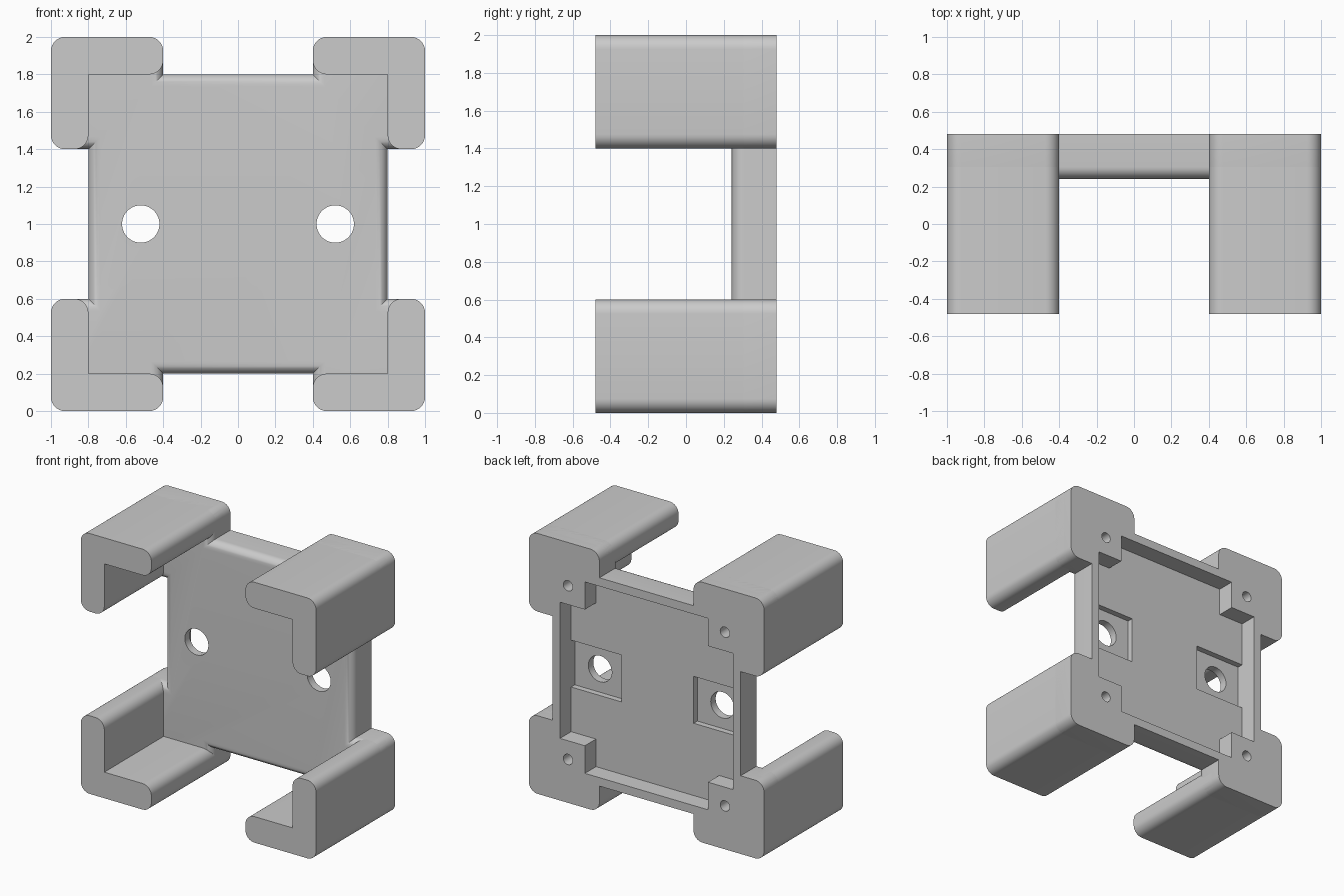
import bpy, bmesh, math
from mathutils import Vector

cube = bpy.data.objects.get("Cube")
if cube:
    bpy.data.objects.remove(cube, do_unlink=True)

grey = bpy.data.materials.new("plain grey")
grey.use_nodes = True
colour = (0.6, 0.6, 0.6, 1)
grey.diffuse_color = colour
grey.node_tree.nodes["Principled BSDF"].inputs["Base Color"].default_value = colour

FRONT, BACK, MID = -0.48, 0.48, 0.24   # depth of arm tips, back face, plate face
PLATE, GAP, ARM_R, EDGE_R = 0.8, 0.4, 0.075, 0.065


def quarter_turns(points):
    """Repeat one corner's outline around the centre."""
    out = []
    for _ in range(4):
        out += points
        points = [(-v, u) for u, v in points]
    return out


def prism(name, outline, y0, y1, round_at=lambda u, v: False, front_edge=0):
    """Extrude an outline in the XZ plane from y0 to y1."""
    bm = bmesh.new()
    face = bm.faces.new([bm.verts.new((u, y0, v + 1)) for u, v in outline])
    moved = bmesh.ops.extrude_face_region(bm, geom=[face], use_keep_orig=True)["geom"]
    bmesh.ops.translate(bm, vec=(0, y1 - y0, 0),
                        verts=[g for g in moved if isinstance(g, bmesh.types.BMVert)])
    bmesh.ops.recalc_face_normals(bm, faces=bm.faces)
    corners = [e for e in bm.edges
               if abs(e.verts[0].co.y - e.verts[1].co.y) > 0.01
               and round_at(e.verts[0].co.x, e.verts[0].co.z - 1)]
    if corners:
        bmesh.ops.bevel(bm, geom=corners, offset=ARM_R, segments=8, profile=0.5,
                        affect='EDGES', clamp_overlap=False)
    if front_edge:
        rim = [e for e in bm.edges if all(abs(v.co.y - y0) < 1e-4 for v in e.verts)]
        bmesh.ops.bevel(bm, geom=rim, offset=front_edge, segments=8, profile=0.5,
                        affect='EDGES', clamp_overlap=False)
    mesh = bpy.data.meshes.new(name)
    bm.to_mesh(mesh)
    bm.free()
    mesh.materials.append(grey)
    obj = bpy.data.objects.new(name, mesh)
    bpy.context.collection.objects.link(obj)
    return obj


def circle(u, v, r, n=40):
    return [(u + r * math.cos(i * math.tau / n), v + r * math.sin(i * math.tau / n))
            for i in range(n)]


def box(u0, u1, v):
    return [(u0, -v), (u1, -v), (u1, v), (u0, v)]


def select(obj):
    bpy.ops.object.select_all(action='DESELECT')
    obj.select_set(True)
    bpy.context.view_layer.objects.active = obj


def cut(target, cutter):
    mod = target.modifiers.new("cut", 'BOOLEAN')
    mod.operation, mod.solver, mod.object = 'DIFFERENCE', 'EXACT', cutter
    select(target)
    bpy.ops.object.modifier_apply(modifier=mod.name)
    bpy.data.objects.remove(cutter, do_unlink=True)


# Back plate with four square corner pads and a rounded front edge
plate = prism("back_plate",
              quarter_turns([(PLATE, GAP), (1, GAP), (1, 1), (GAP, 1), (GAP, PLATE)]),
              MID, BACK, lambda u, v: abs(u) > 0.9 and abs(v) > 0.9
              or max(abs(u), abs(v)) > 0.9, EDGE_R)

# Pocket in the back, leaving a post in each corner
WALL, POST, FLOOR = 0.735, 0.523, 0.345
cut(plate, prism("pocket_cutter", quarter_turns([(WALL, POST), (POST, POST), (POST, WALL)]),
                 FLOOR, BACK + 0.1))

# Sunken seats with through holes at each side
for s in (-1, 1):
    seat = box(0.307, WALL, 0.18) if s > 0 else box(-WALL, -0.307, 0.18)
    cut(plate, prism("seat_cutter", seat, 0.3, FLOOR + 0.05))
    cut(plate, prism("hole_cutter", circle(s * 0.52, 0, 0.1), MID - 0.1, BACK))

# Blind screw holes in the posts
for s in (-1, 1):
    for t in (-1, 1):
        cut(plate, prism("screw_cutter", circle(s * 0.667, t * 0.667, 0.04, 24),
                         0.3, BACK + 0.1))

parts = [plate]

# Four L-shaped corner arms reaching forward
arm = [(1, GAP), (1, 1), (GAP, 1), (GAP, PLATE), (PLATE, PLATE), (PLATE, GAP)]
for s, side in ((-1, "right"), (1, "left")):
    for t, level in ((-1, "lower"), (1, "upper")):
        parts.append(prism(f"{level}_{side}_arm", [(s * u, t * v) for u, v in arm],
                           FRONT, 0.4,
                           lambda u, v: max(abs(u), abs(v)) > 0.9
                           or min(abs(u), abs(v)) < 0.5))

for part in parts:
    select(part)
    bpy.ops.object.shade_smooth_by_angle(angle=math.radians(30))
